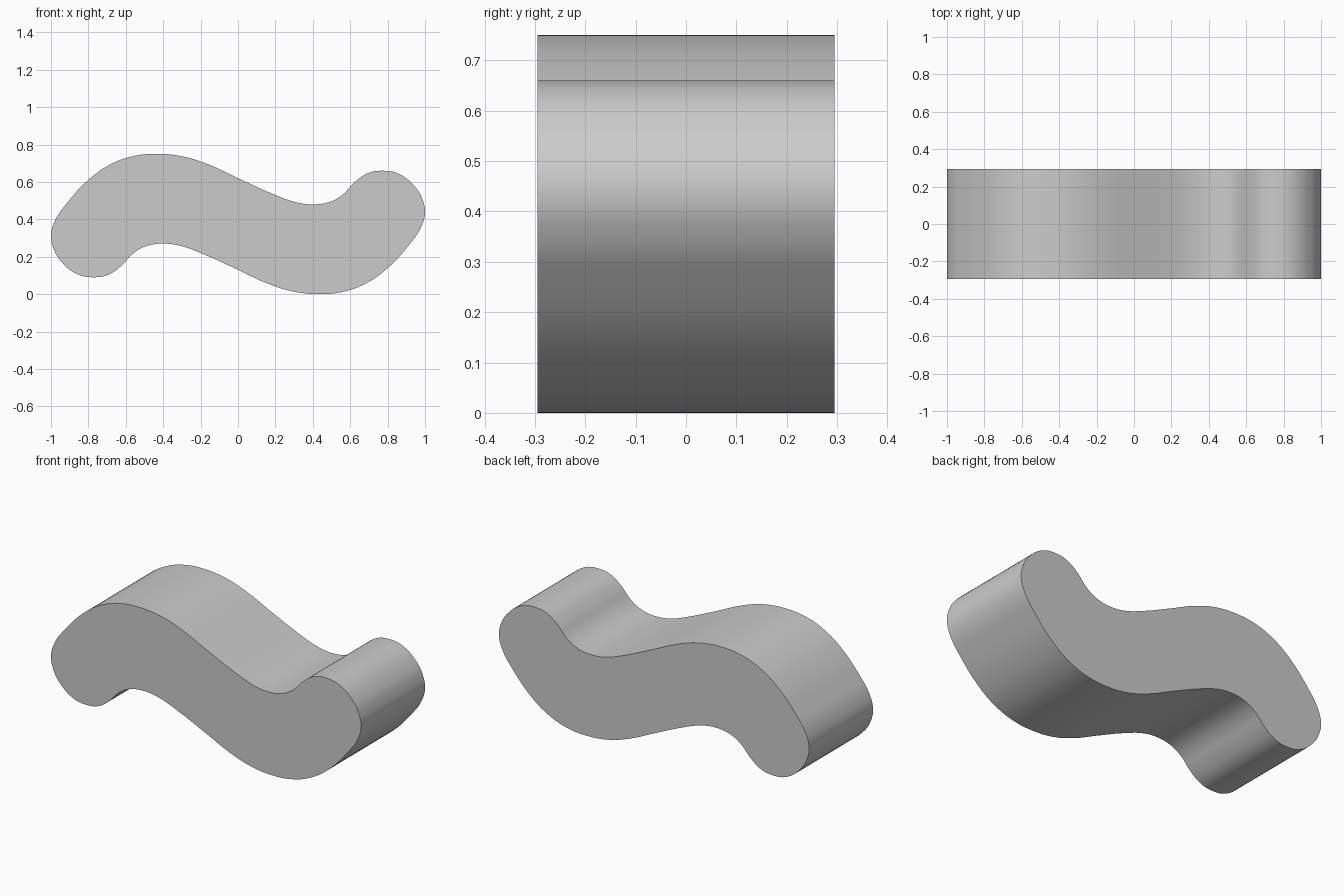
import bpy
from mathutils import Vector

cube = bpy.data.objects.get("Cube")
if cube:
    bpy.data.objects.remove(cube)

MID_Z = 0.375
HALF_DEPTH = 0.295

# Upper half of the wavy outline; the lower half is its half-turn copy
upper = [(-1, 0.315), (-0.975, 0.4), (-0.92, 0.48), (-0.79, 0.62), (-0.67, 0.7),
         (-0.55, 0.74), (-0.43, 0.75), (-0.29, 0.735), (-0.15, 0.69), (0, 0.62),
         (0.2, 0.53), (0.3, 0.494), (0.39, 0.48), (0.49, 0.493), (0.56, 0.532),
         (0.62, 0.595), (0.69, 0.645), (0.77, 0.66), (0.86, 0.643), (0.95, 0.57),
         (0.987, 0.505)]
upper = [Vector((x, z - MID_Z)) for x, z in upper]
outline = upper + [-p for p in upper]

# Smooth closed profile, filled and extruded to the block depth
curve = bpy.data.curves.new("wavy_block", 'CURVE')
curve.dimensions = '2D'
curve.fill_mode = 'BOTH'
curve.extrude = HALF_DEPTH
curve.resolution_u = 4
spline = curve.splines.new('BEZIER')
spline.use_cyclic_u = True
spline.bezier_points.add(len(outline) - 1)
for knot, p in zip(spline.bezier_points, outline):
    knot.co = (p.x, p.y, 0)
    knot.handle_left_type = knot.handle_right_type = 'AUTO'

block = bpy.data.objects.new("wavy_block", curve)
bpy.context.collection.objects.link(block)
block.rotation_euler.x = 1.5708
block.location.z = MID_Z

# Plain grey finish
grey = bpy.data.materials.new("light_grey")
grey.use_nodes = True
color = (0.6, 0.6, 0.6, 1)
grey.diffuse_color = color
grey.node_tree.nodes["Principled BSDF"].inputs["Base Color"].default_value = color
curve.materials.append(grey)

# Turn into a mesh, weld the rims, round the sides and keep the rims crisp
bpy.ops.object.select_all(action='DESELECT')
block.select_set(True)
bpy.context.view_layer.objects.active = block
bpy.ops.object.convert(target='MESH')
bpy.ops.object.transform_apply(location=True, rotation=True, scale=True)
bpy.ops.object.mode_set(mode='EDIT')
bpy.ops.mesh.select_all(action='SELECT')
bpy.ops.mesh.remove_doubles(threshold=0.0005)
bpy.ops.mesh.normals_make_consistent(inside=False)
bpy.ops.object.mode_set(mode='OBJECT')
bpy.ops.object.shade_smooth_by_angle(angle=0.6)
